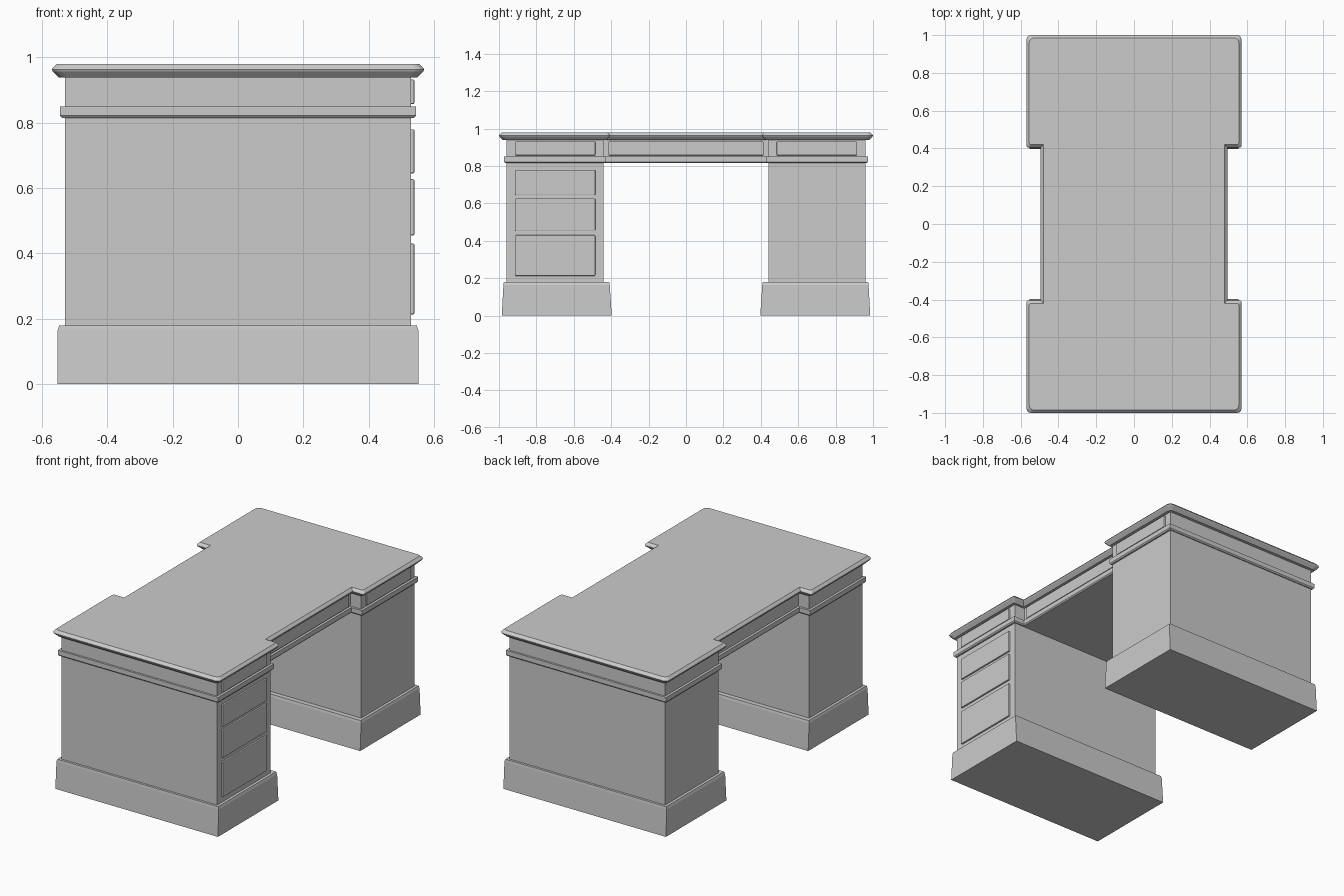
import bpy, bmesh, math

if "Cube" in bpy.data.objects:
    bpy.data.objects.remove(bpy.data.objects["Cube"])


def make_object(name, bm):
    bmesh.ops.recalc_face_normals(bm, faces=bm.faces[:])
    mesh = bpy.data.meshes.new(name)
    bm.to_mesh(mesh)
    bm.free()
    obj = bpy.data.objects.new(name, mesh)
    bpy.context.collection.objects.link(obj)
    return obj


def loft(name, rings):
    """Skin a stack of (outline, z) rings and cap both ends."""
    bm = bmesh.new()
    loops = [[bm.verts.new((x, y, z)) for x, y in pts] for pts, z in rings]
    n = len(loops[0])
    for a, b in zip(loops, loops[1:]):
        for i in range(n):
            j = (i + 1) % n
            bm.faces.new((a[i], a[j], b[j], b[i]))
    bm.faces.new(loops[0][::-1])
    bm.faces.new(loops[-1])
    return make_object(name, bm)


def desk_outline(x, y, nx, ny, inset=0.0, r_end=0.0, r_notch=0.0):
    """I-shaped plan: wide ends, waist of half width nx between y = -ny and ny."""
    x, y, nx, ny = x - inset, y - inset, nx - inset, ny + inset
    corners = [(x, -y, r_end), (x, -ny, r_notch), (nx, -ny, 0), (nx, ny, 0),
               (x, ny, r_notch), (x, y, r_end)]
    corners += [(-a, -b, r) for a, b, r in corners]
    pts = []
    for i, (cx, cy, r) in enumerate(corners):
        if r == 0:
            pts.append((cx, cy))
            continue
        px, py, _ = corners[i - 1]
        qx, qy, _ = corners[(i + 1) % len(corners)]
        lp, lq = math.hypot(px - cx, py - cy), math.hypot(qx - cx, qy - cy)
        u = ((px - cx) / lp, (py - cy) / lp)
        v = ((qx - cx) / lq, (qy - cy) / lq)
        for k in range(4):
            t = math.pi / 2 * k / 3
            a, b = r * (1 - math.sin(t)), r * (1 - math.cos(t))
            pts.append((cx + u[0] * a + v[0] * b, cy + u[1] * a + v[1] * b))
    return pts


def rect(x, y0, y1):
    return [(x, y0), (x, y1), (-x, y1), (-x, y0)]


def drawer(name, x, y0, y1, z0, z1):
    """Drawer front with softened edges, standing proud of the +x side."""
    bm = bmesh.new()
    bmesh.ops.create_cube(bm, size=1)
    for v in bm.verts:
        v.co.x = x + v.co.x * 0.02
        v.co.y = (y0 + y1) / 2 + v.co.y * (y1 - y0)
        v.co.z = (z0 + z1) / 2 + v.co.z * (z1 - z0)
    obj = make_object(name, bm)
    mod = obj.modifiers.new("edge", 'BEVEL')
    mod.width = 0.004
    mod.segments = 2


# Desk top with angled, rounded edge
top_profile = [(0.022, 0.938), (0.003, 0.957), (0.0, 0.963), (0.003, 0.968), (0.015, 0.98)]
loft("desk_top", [(desk_outline(0.57, 1.0, 0.495, 0.405, d, 0.025, 0.012), z)
                  for d, z in top_profile])

# Frieze under the top, and the moulding band below it
frieze = desk_outline(0.53, 0.96, 0.457, 0.44)
loft("frieze", [(frieze, 0.84), (frieze, 0.939)])
loft("moulding", [(desk_outline(0.545, 0.972, 0.472, 0.427, d, 0), z)
                  for d, z in [(0.006, 0.815), (0, 0.822), (0, 0.85)]])

# Pedestals and tapered plinths
for side, s in (("left", -1), ("right", 1)):
    body = rect(0.53, s * 0.44, s * 0.96)
    loft(side + "_pedestal", [(body, 0.17), (body, 0.82)])
    loft(side + "_plinth", [(rect(0.553, s * 0.397, s * 0.985), 0.0),
                            (rect(0.552, s * 0.408, s * 0.976), 0.165),
                            (rect(0.547, s * 0.411, s * 0.974), 0.18)])

# Frieze drawers
drawer("left_frieze_drawer", 0.53, -0.915, -0.485, 0.857, 0.932)
drawer("right_frieze_drawer", 0.53, 0.485, 0.915, 0.857, 0.932)
drawer("centre_frieze_drawer", 0.457, -0.415, 0.415, 0.857, 0.932)

# Pedestal drawers, deeper towards the floor
for i, (z0, z1) in enumerate([(0.645, 0.78), (0.455, 0.627), (0.213, 0.43)]):
    drawer("pedestal_drawer_%d" % (i + 1), 0.53, -0.915, -0.485, z0, z1)
